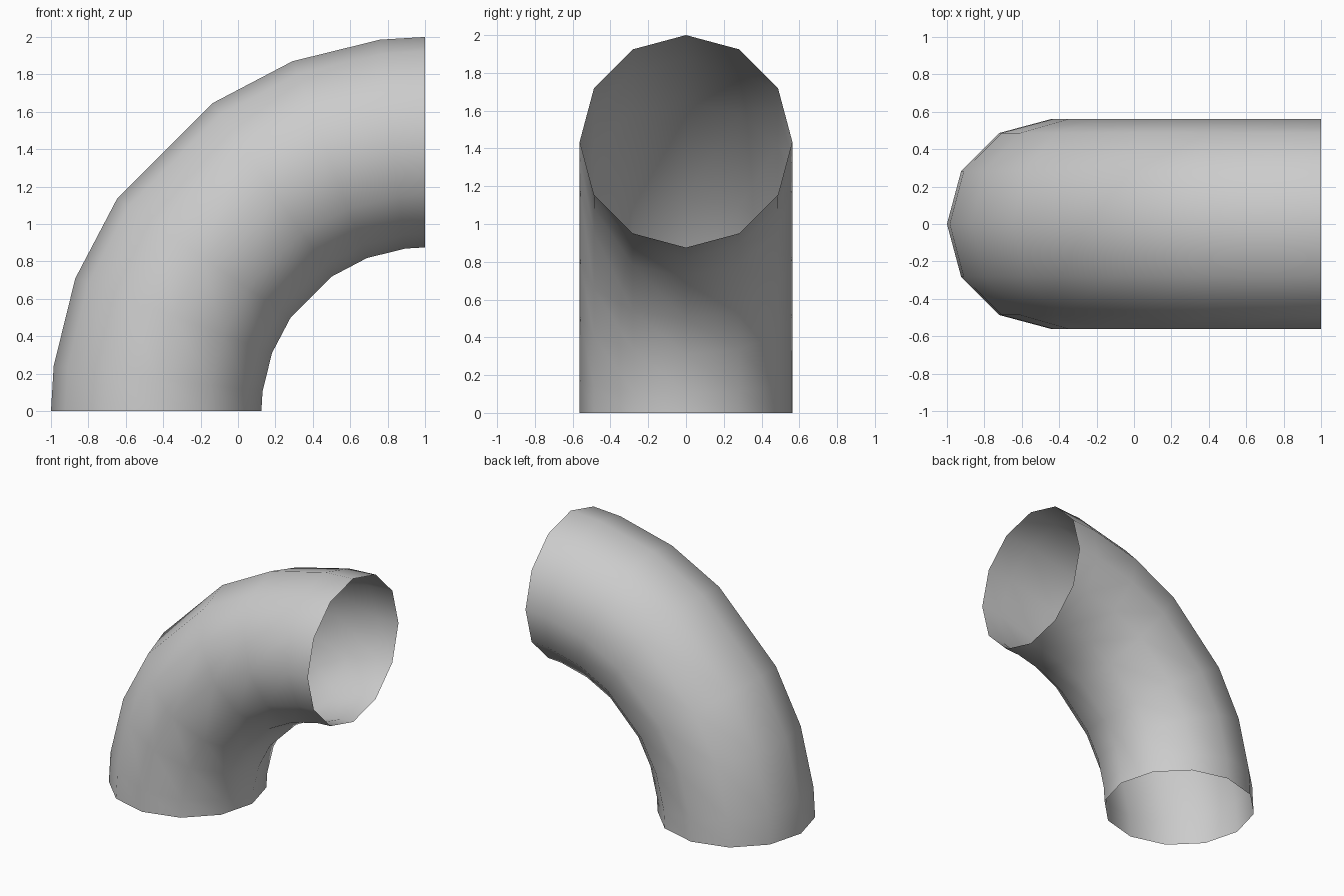
import bpy
import bmesh
from math import sin, cos, pi

if "Cube" in bpy.data.objects:
    bpy.data.objects.remove(bpy.data.objects["Cube"])

SIDES = 12
TUBE_R = 0.5625                      # pipe radius
BEND_R = 1.4375                      # bend radius, around the y axis through (1, 0, 0)
STEPS = [0, 1, 3, 5, 8, 10, 12, 13]  # ring positions in 13ths of the quarter turn

bm = bmesh.new()


def ring(bend):
    """One 12-sided cross-section at the given bend angle."""
    verts = []
    for i in range(SIDES):
        a = 2 * pi * i / SIDES
        r = BEND_R + TUBE_R * cos(a)
        verts.append(bm.verts.new((1 - r * cos(bend), TUBE_R * sin(a), r * sin(bend))))
    return verts


# Open elbow: bridge successive rings, both ends left uncapped
rings = [ring(pi / 2 * s / 13) for s in STEPS]
for lower, upper in zip(rings, rings[1:]):
    for i in range(SIDES):
        j = (i + 1) % SIDES
        face = bm.faces.new((lower[i], upper[i], upper[j], lower[j]))
        face.smooth = True

# Make the shell face outward (first face lies on the outer side of the bend)
bm.normal_update()
bm.faces.ensure_lookup_table()
if bm.faces[0].normal.x > 0:
    bmesh.ops.reverse_faces(bm, faces=bm.faces[:])

mesh = bpy.data.meshes.new("pipe_elbow")
bm.to_mesh(mesh)
bm.free()
elbow = bpy.data.objects.new("pipe_elbow", mesh)
bpy.context.collection.objects.link(elbow)
